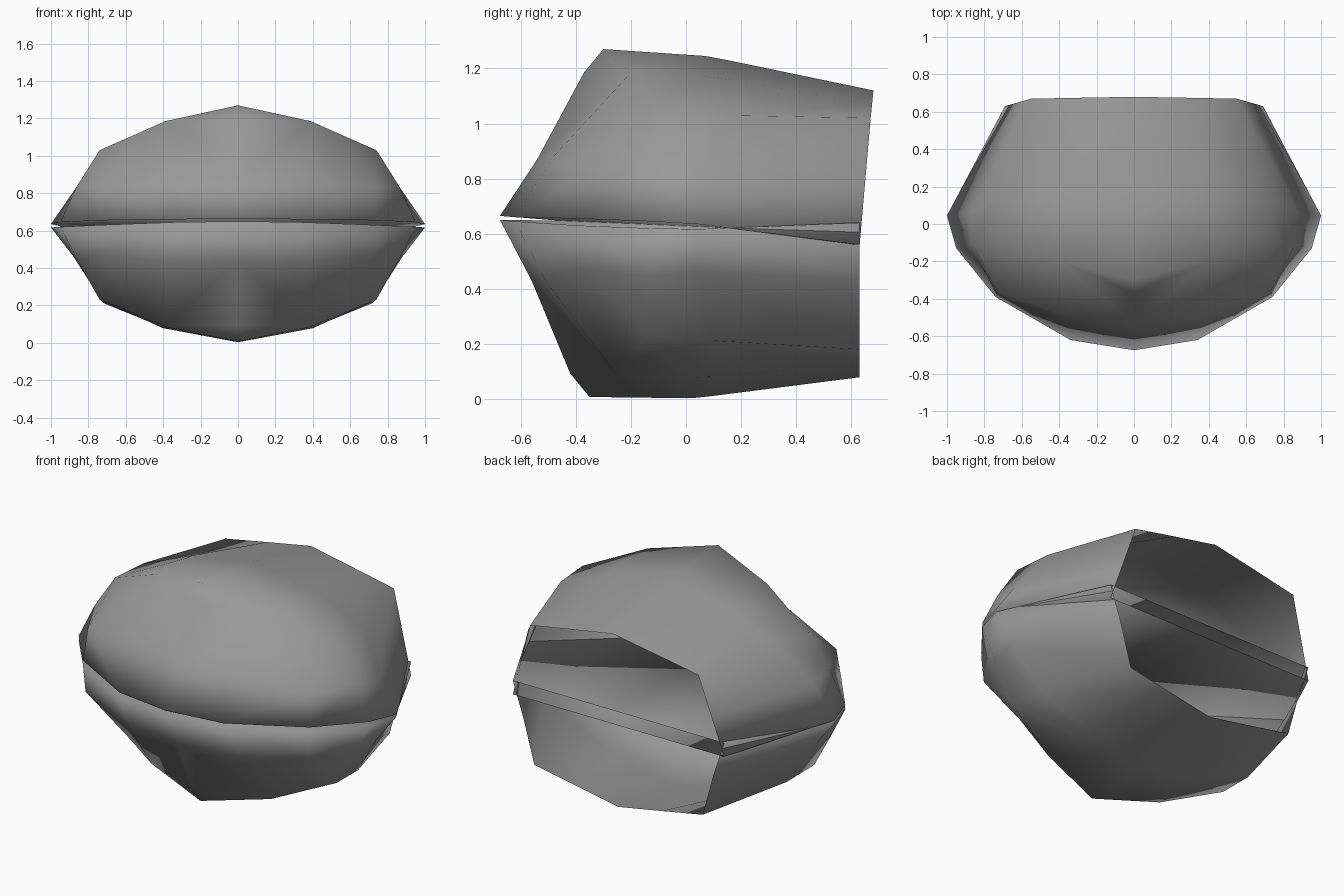
import bpy
import bmesh

cube = bpy.data.objects.get("Cube")
if cube:
    bpy.data.objects.remove(cube, do_unlink=True)

grey = bpy.data.materials.new("stone_grey")
grey.use_nodes = True
colour = (0.32, 0.32, 0.32, 1)
grey.diffuse_color = colour
grey.node_tree.nodes["Principled BSDF"].inputs["Base Color"].default_value = colour

# Half outlines of the upper shell, front centre to back corner
rim = [(0, -.675), (.34, -.62), (.74, -.39), (.95, -.13), (1, .045), (.69, .63)]
middle = [(0, -.54, .87), (.37, -.49, .87), (.73, -.36, .83),
          (.86, -.11, .84), (.88, .06, .81), (.62, .65, .79)]
shoulder = (.39, -.2, 1.185)
tip = (0, -.3, 1.27)
crest = [(0, -.37, 1.185), shoulder, (.565, -.145, 1.107),
         (.74, -.09, 1.03), (.72, .14, 1.03), (.55, .67, 1.02)]
ridge = [tip, shoulder, shoulder,
         (.4, .07, 1.17), (.4, .15, 1.16), (.28, .675, 1.07)]
spine = [tip, tip, tip, (0, .07, 1.245), (0, .15, 1.23), (0, .68, 1.12)]
upper_lip = [.665, .66, .655, .645, .635, .56]
lower_lip = [.65, .645, .63, .62, .617, .64]


def flip(row, height, shift):
    """Turn an upper shell row over, sloping it down towards the back."""
    out = []
    for x, y, z in row:
        drop = .08 * max(0, y + .3)
        new_y = .63 if y > .6 else y + shift
        out.append((x, new_y, height - z - drop))
    return out


def build_shell(name, rows):
    bm = bmesh.new()
    for side in (-1, 1):
        grid = [[bm.verts.new((side * x, y, z)) for x, y, z in row] for row in rows]
        # Outer wall
        for low, high in zip(grid, grid[1:]):
            for i in range(len(low) - 1):
                bm.faces.new((low[i], low[i + 1], high[i + 1], high[i]))
        # Inner cap, half on each side, fanned from the front tip
        lip = grid[0]
        back = bm.verts.new((0, lip[-1].co.y, lip[-1].co.z))
        edge = lip + [back]
        for a, b in zip(edge[1:], edge[2:]):
            bm.faces.new((lip[0], a, b))
    bmesh.ops.remove_doubles(bm, verts=bm.verts, dist=.001)
    bmesh.ops.dissolve_degenerate(bm, edges=bm.edges, dist=.0005)
    bmesh.ops.recalc_face_normals(bm, faces=bm.faces)
    mesh = bpy.data.meshes.new(name)
    bm.to_mesh(mesh)
    bm.free()
    mesh.materials.append(grey)
    for poly in mesh.polygons:
        poly.use_smooth = True
    shell = bpy.data.objects.new(name, mesh)
    bpy.context.collection.objects.link(shell)


def lip_row(heights):
    return [(x, y, z) for (x, y), z in zip(rim, heights)]


# Upper and lower shells, open at the back
build_shell("upper_shell", [lip_row(upper_lip), middle, crest, ridge, spine])
lower_rows = [flip(row, 1.278, -.05) for row in (crest, ridge, spine)]
build_shell("lower_shell", [lip_row(lower_lip), flip(middle, 1.3, -.02)] + lower_rows)
